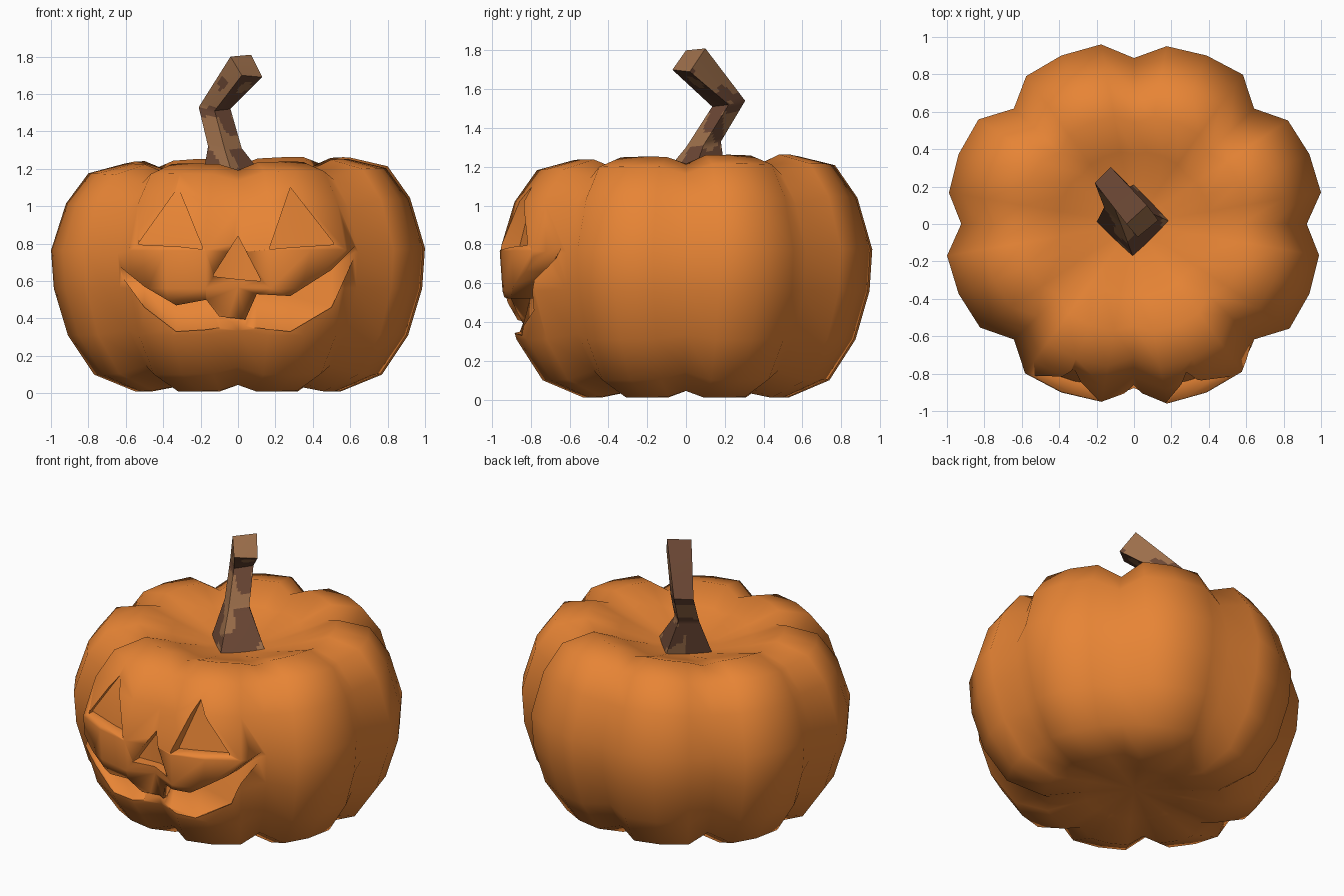
import bpy, bmesh, math
from mathutils import Vector, noise

if "Cube" in bpy.data.objects:
    bpy.data.objects.remove(bpy.data.objects["Cube"])


def material(name, rgb):
    m = bpy.data.materials.new(name)
    m.diffuse_color = (*rgb, 1)
    m.use_nodes = True
    m.node_tree.nodes["Principled BSDF"].inputs["Base Color"].default_value = m.diffuse_color
    return m


ORANGE = material("pumpkin orange", (0.81, 0.235, 0.036))
DARK = material("dark brown", (0.145, 0.062, 0.034))
LIGHT = material("light brown", (0.33, 0.155, 0.068))


def make_object(name, bm, mats):
    bmesh.ops.recalc_face_normals(bm, faces=bm.faces)
    me = bpy.data.meshes.new(name)
    bm.to_mesh(me)
    bm.free()
    for m in mats:
        me.materials.append(m)
    ob = bpy.data.objects.new(name, me)
    bpy.context.collection.objects.link(ob)
    return ob


def bridge(bm, rings):
    for a, b in zip(rings, rings[1:]):
        n = len(a)
        for i in range(n):
            j = (i + 1) % n
            bm.faces.new((a[i], a[j], b[j], b[i]))


# Body: eight lobes around a squat profile, the top slightly higher at the back right
PROFILE = [(0.2, 1.10), (0.4, 1.17), (0.6, 1.245), (0.8, 1.195), (0.92, 1.03), (1.0, 0.77),
           (0.985, 0.56), (0.91, 0.31), (0.77, 0.1), (0.55, 0.01), (0.3, 0.05)]
LOBE = [(0, 0.91), (10, 1.0), (22.5, 1.0), (35, 0.99)]
MID = 0.62
bm = bmesh.new()
rings = []
for r, z in PROFILE:
    fade = min(1, max(0, (r - 0.2) / 0.5))
    ring = []
    for lobe in range(8):
        for deg, k in LOBE:
            if deg == 0 and lobe % 2:
                k = 0.895
            k = 1 + (k - 1) * fade
            a = math.radians(lobe * 45 + deg)
            x, y = 1.015 * r * k * math.cos(a), 0.975 * r * k * math.sin(a)
            tilt = 1 + 0.035 * (x + y) if z > MID else 1
            ring.append(bm.verts.new((x, y, MID + (z - MID) * (1 + (k - 1) * 0.9) * tilt)))
    rings.append(ring)
bridge(bm, rings)
for ring, z in ((rings[0], 1.08), (rings[-1], 0.09)):
    pole = bm.verts.new((0, 0, z))
    for i in range(len(ring)):
        bm.faces.new((ring[i], ring[(i + 1) % len(ring)], pole))
body = make_object("pumpkin_body", bm, [ORANGE])


# Carved face: each cutter is a strip of (x, low z, high z, low depth y, high depth y)
def carve(name, strip):
    bm = bmesh.new()
    rings = [[bm.verts.new(p) for p in ((x, -1.2, lo), (x, -1.2, hi), (x, yh, hi), (x, yl, lo))]
             for x, lo, hi, yl, yh in strip]
    bridge(bm, rings)
    bm.faces.new(rings[0])
    bm.faces.new(rings[-1])
    cutter = make_object(name, bm, [ORANGE])
    cutter.hide_render = True
    mod = body.modifiers.new(name, "BOOLEAN")
    mod.operation = "DIFFERENCE"
    mod.solver = "EXACT"
    mod.object = cutter
    bpy.ops.object.select_all(action="DESELECT")
    bpy.context.view_layer.objects.active = body
    body.select_set(True)
    bpy.ops.object.modifier_apply(modifier=name)
    bpy.data.objects.remove(cutter)


carve("left_eye", [(-0.53, 0.795, 0.805, -0.77, -0.77), (-0.32, 0.785, 1.10, -0.84, -0.78),
                   (-0.19, 0.77, 0.78, -0.86, -0.86)])
carve("right_eye", [(0.17, 0.77, 0.78, -0.86, -0.86), (0.28, 0.78, 1.10, -0.84, -0.78),
                    (0.51, 0.795, 0.805, -0.77, -0.77)])
carve("nose", [(-0.13, 0.625, 0.635, -0.85, -0.85), (0, 0.61, 0.84, -0.82, -0.82),
               (0.12, 0.60, 0.61, -0.85, -0.85)])
carve("mouth", [(-0.66, 0.68, 0.70, -0.64, -0.62), (-0.5, 0.46, 0.57, -0.77, -0.71),
                (-0.33, 0.33, 0.47, -0.82, -0.77), (-0.17, 0.34, 0.50, -0.86, -0.80),
                (-0.1, 0.35, 0.41, -0.85, -0.82), (0.04, 0.35, 0.395, -0.84, -0.81),
                (0.1, 0.35, 0.53, -0.85, -0.80), (0.28, 0.33, 0.52, -0.83, -0.78),
                (0.5, 0.46, 0.66, -0.77, -0.71), (0.63, 0.75, 0.79, -0.66, -0.64)])
bpy.ops.object.shade_smooth_by_angle(angle=math.radians(75))


# Stem: crooked four-sided stalk
def diamond(x, y, z, r):
    return [(x + r, y, z - 0.01), (x, y + r, z + 0.01), (x - r, y, z), (x, y - r, z - 0.02)]


sections = [diamond(0, 0.01, 1.09, 0.2), diamond(-0.07, 0.09, 1.32, 0.09),
            diamond(-0.125, 0.22, 1.53, 0.085),
            [(0.13, 0.02, 1.69), (0.07, 0.1, 1.81), (-0.04, 0, 1.80), (0.02, -0.07, 1.70)]]
bm = bmesh.new()
rings = [[bm.verts.new(p) for p in s] for s in sections]
bridge(bm, rings)
bm.faces.new(rings[-1])
bm.faces.new(rings[0])
bmesh.ops.subdivide_edges(bm, edges=bm.edges[:], cuts=11, use_grid_fill=True)
bmesh.ops.recalc_face_normals(bm, faces=bm.faces)
# Mottled bark: pale on the flanks of the top section, the cut end and a band below the bend
for f in bm.faces:
    c, n = f.calc_center_median(), f.normal
    pale = noise.noise(Vector((c.x * 8, c.y * 8, c.z * 8))) * 0.8
    if n.dot(Vector((0.48, -0.64, 0.6))) > 0.9 and c.z > 1.65:
        pale += 0.6
    elif c.z > 1.53:
        pale += 0.25 if abs(n.x + n.y) > 0.7 else -0.2
    elif c.z > 1.3:
        pale += 0.1 if c.z < 1.48 else -0.2
    else:
        pale -= 0.2
    f.material_index = 1 if pale > 0 else 0
stem = make_object("stem", bm, [DARK, LIGHT])
bpy.ops.object.select_all(action="DESELECT")
bpy.context.view_layer.objects.active = stem
stem.select_set(True)
bpy.ops.object.shade_smooth_by_angle(angle=math.radians(60))
